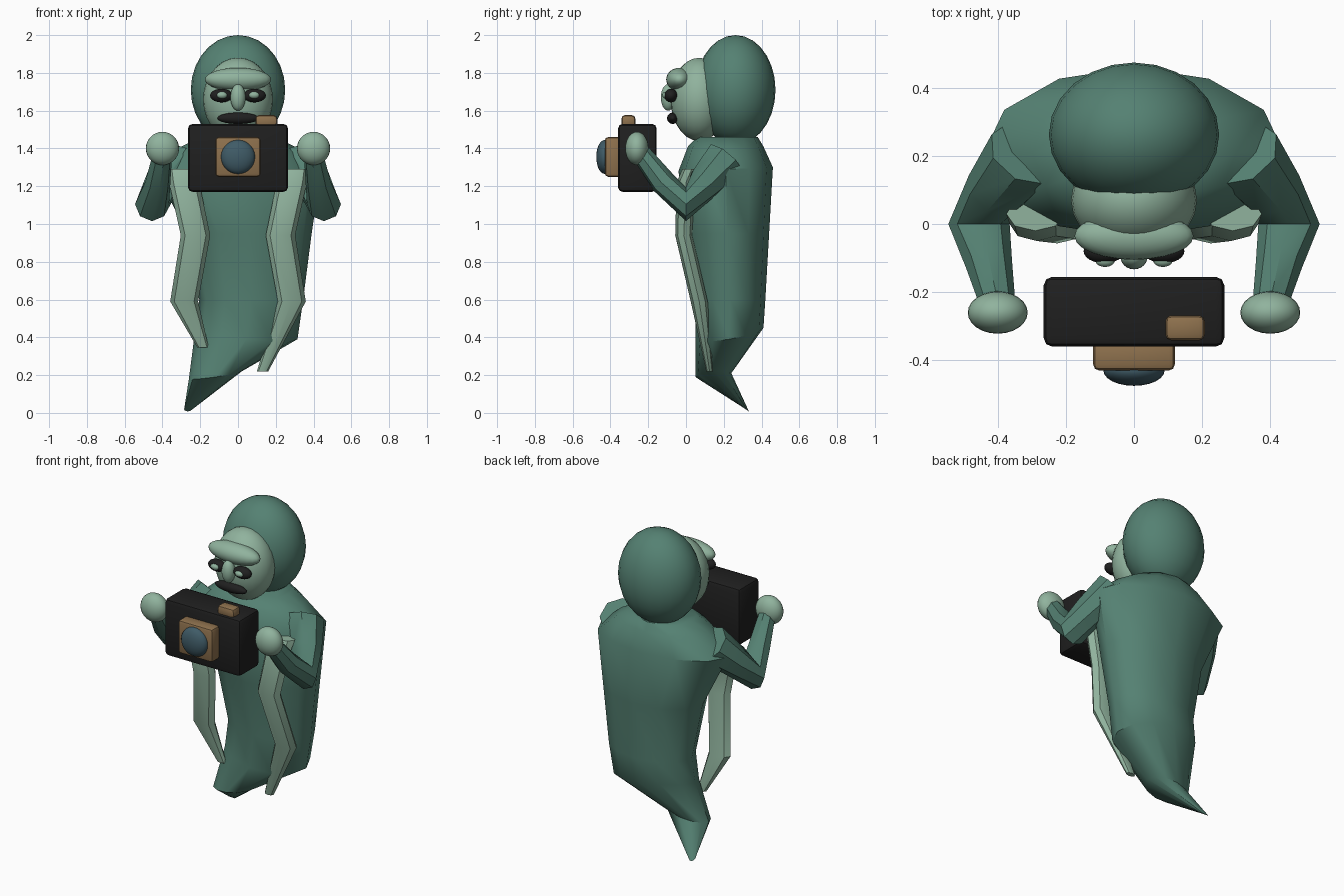
import bpy, bmesh, math
from mathutils import Vector

cube = bpy.data.objects.get("Cube")
if cube:
    bpy.data.objects.remove(cube, do_unlink=True)


def material(name, rgb):
    m = bpy.data.materials.new(name)
    m.use_nodes = True
    m.diffuse_color = (*rgb, 1)
    node = next(n for n in m.node_tree.nodes if n.type == 'BSDF_PRINCIPLED')
    node.inputs["Base Color"].default_value = (*rgb, 1)
    return m


GREEN = material("sea_green", (0.09, 0.22, 0.17))
PALE = material("pale_green", (0.28, 0.45, 0.34))
BLACK = material("soft_black", (0.014, 0.014, 0.014))
BRONZE = material("bronze", (0.27, 0.165, 0.075))
GLASS = material("blue_glass", (0.05, 0.105, 0.135))


def finish(name, bm, mat, angle=40):
    bmesh.ops.recalc_face_normals(bm, faces=bm.faces)
    mesh = bpy.data.meshes.new(name)
    bm.to_mesh(mesh)
    bm.free()
    mesh.materials.append(mat)
    obj = bpy.data.objects.new(name, mesh)
    bpy.context.collection.objects.link(obj)
    bpy.ops.object.select_all(action='DESELECT')
    obj.select_set(True)
    bpy.context.view_layer.objects.active = obj
    bpy.ops.object.shade_smooth_by_angle(angle=math.radians(angle))
    return obj


def loft(name, rings, sides, mat, angle=40):
    """Skin elliptical rings, each a centre and two half-axis vectors."""
    bm = bmesh.new()
    loops = []
    for c, u, v in rings:
        turns = [2 * math.pi * i / sides for i in range(sides)]
        loops.append([bm.verts.new(Vector(c) + Vector(u) * math.cos(a) + Vector(v) * math.sin(a))
                      for a in turns])
    for low, high in zip(loops, loops[1:]):
        for i in range(sides):
            j = (i + 1) % sides
            bm.faces.new((low[i], low[j], high[j], high[i]))
    bm.faces.new(loops[0])
    bm.faces.new(loops[-1])
    return finish(name, bm, mat, angle)


def ball(name, loc, radii, mat, sides=24, rows=14):
    bm = bmesh.new()
    bmesh.ops.create_uvsphere(bm, u_segments=sides, v_segments=rows, radius=1)
    bmesh.ops.scale(bm, vec=radii, verts=bm.verts)
    bmesh.ops.translate(bm, vec=loc, verts=bm.verts)
    return finish(name, bm, mat, 60)


def box(name, low, high, mat, bevel):
    low, high = Vector(low), Vector(high)
    bm = bmesh.new()
    bmesh.ops.create_cube(bm, size=1)
    bmesh.ops.scale(bm, vec=high - low, verts=bm.verts)
    bmesh.ops.translate(bm, vec=(low + high) / 2, verts=bm.verts)
    bmesh.ops.bevel(bm, geom=bm.edges[:], offset=bevel, segments=2, profile=0.5, affect='EDGES')
    return finish(name, bm, mat, 30)


# Body: tapering robe that twists into a pointed tail (centre, radii, side and depth tilt)
body = [((0, 0.22, 1.46), 0.20, 0.16, 0, 0),
        ((0, 0.21, 1.41), 0.30, 0.20, 0, 0),
        ((0, 0.21, 1.29), 0.44, 0.25, 0, 0.01),
        ((0.06, 0.22, 0.95), 0.33, 0.22, 0, 0),
        ((0.07, 0.235, 0.60), 0.275, 0.185, 0, 0),
        ((0.045, 0.23, 0.42), 0.27, 0.18, -0.03, 0.03),
        ((-0.12, 0.145, 0.20), 0.14, 0.095, 0.02, 0.01),
        ((-0.265, 0.315, 0.02), 0.02, 0.018, 0, -0.012)]
loft("body", [(c, (rx, 0, tx), (0, ry, ty)) for c, rx, ry, tx, ty in body], 12, GREEN, 45)

# Hood and face
ball("hood", (0, 0.262, 1.71), (0.25, 0.212, 0.29), GREEN)
ball("face", (0, 0.07, 1.66), (0.185, 0.152, 0.22), PALE)
ball("brow", (0, -0.035, 1.765), (0.175, 0.07, 0.062), PALE)
ball("nose", (0, -0.095, 1.67), (0.04, 0.038, 0.07), PALE)
ball("mouth", (0, -0.07, 1.56), (0.11, 0.03, 0.03), BLACK)

# Paired parts
shawl_ends = {1: (0.13, 0.125, 0.22), -1: (-0.185, 0.105, 0.345)}
for side, label in ((1, "left"), (-1, "right")):
    ball(label + "_eye", (0.088 * side, -0.08, 1.68), (0.06, 0.035, 0.036), BLACK)
    ball(label + "_pupil", (0.085 * side, -0.108, 1.682), (0.028, 0.018, 0.018), PALE)
    ball(label + "_hand", (0.4 * side, -0.26, 1.4), (0.088, 0.062, 0.088), PALE)

    # Hanging shawl strip
    strip = [((0.29 * side, 0.03, 1.29), 0.085, 0.05),
             ((0.285 * side, 0.0, 1.22), 0.08, 0.05),
             ((0.225 * side, -0.012, 0.94), 0.078, 0.045),
             ((0.285 * side, 0.07, 0.59), 0.074, 0.045),
             (shawl_ends[side], 0.03, 0.018)]
    loft(label + "_shawl", [(c, (rx, 0, 0), (0, ry, 0)) for c, rx, ry in strip], 8, PALE, 35)

    # Bent sleeve: rings face along the upper arm, elbow and forearm
    path = [((0.31, 0.21, 1.34), (0.3, -0.6, -0.7), 0.12),
            ((0.40, 0.10, 1.22), (0.3, -0.6, -0.7), 0.095),
            ((0.455, 0.0, 1.105), (0, -1, 0), 0.09),
            ((0.425, -0.12, 1.22), (-0.1, -0.6, 0.7), 0.068),
            ((0.40, -0.235, 1.37), (-0.1, -0.6, 0.7), 0.052)]
    rings = []
    for (x, y, z), (tx, ty, tz), r in path:
        t = Vector((tx * side, ty, tz)).normalized()
        u = Vector((0, 0, 1)).cross(t).normalized()
        rings.append(((x * side, y, z), u * r, t.cross(u) * r))
    loft(label + "_sleeve", rings, 8, GREEN, 40)

# Camera held in front of the chest
box("camera_case", (-0.265, -0.36, 1.17), (0.265, -0.155, 1.53), BLACK, 0.025)
box("lens_mount", (-0.12, -0.43, 1.25), (0.12, -0.34, 1.46), BRONZE, 0.018)
box("shutter_button", (0.092, -0.342, 1.51), (0.208, -0.268, 1.576), BRONZE, 0.018)
ball("lens_glass", (0, -0.43, 1.355), (0.09, 0.045, 0.09), GLASS)
